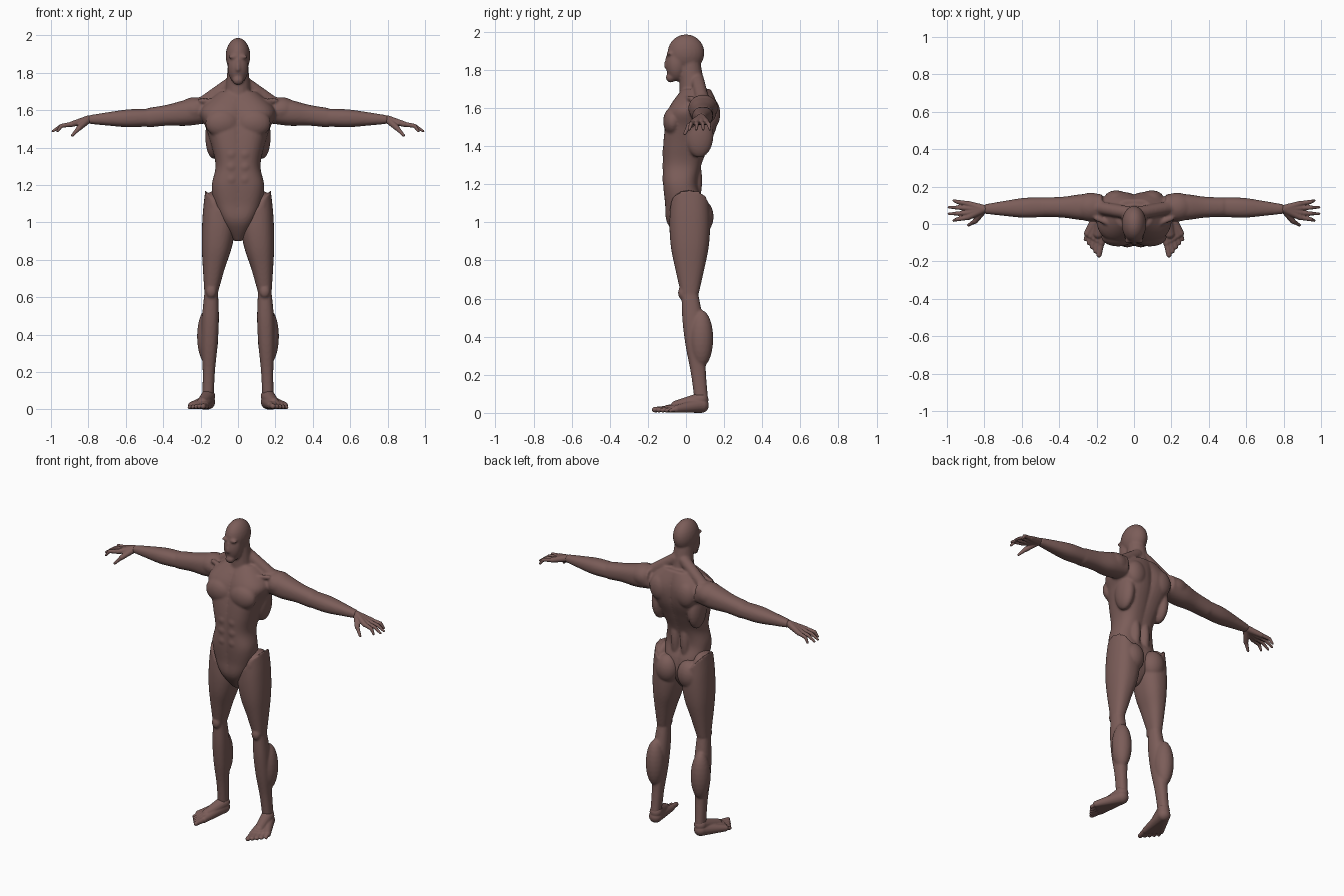
import bpy, bmesh, math
from mathutils import Vector, Matrix

cube = bpy.data.objects.get("Cube")
if cube:
    bpy.data.objects.remove(cube)

skin = bpy.data.materials.new("mauve_brown_skin")
skin.use_nodes = True
colour = (.2, .11, .1, 1)
skin.diffuse_color = colour
skin.node_tree.nodes["Principled BSDF"].inputs["Base Color"].default_value = colour

X, Y, Z = Vector((1, 0, 0)), Vector((0, 1, 0)), Vector((0, 0, 1))

# Landmarks of the left side
shoulder = Vector((.17, .09, 1.6))
elbow = Vector((.48, .09, 1.56))
wrist = Vector((.8, .08, 1.55))
hip = Vector((.095, .02, 1.07))
knee = Vector((.143, .02, .63))
ankle = Vector((.16, .08, .07))
heel = Vector((.162, .08, .04))


def spline(keys, steps=6):
    """Smoothly interpolate rings, each a centre and two half axes."""
    padded = [keys[0], *keys, keys[-1]]
    result = []
    for before, start, end, after in zip(padded, padded[1:], padded[2:], padded[3:]):
        for step in range(steps):
            u = step / steps
            result.append([b + u / 2 * (c - a + u * (2 * a - 5 * b + 4 * c - d + u * (3 * (b - c) + d - a)))
                           for a, b, c, d in zip(before, start, end, after)])
    return result + [keys[-1]]


def loft(bm, keys, sides=32, power=.85):
    """Skin a closed form over slightly squared oval rings."""
    def squared(value):
        return math.copysign(abs(value) ** power, value)

    rings = []
    for centre, across, along in spline(keys):
        angles = [math.tau * side / sides for side in range(sides)]
        rings.append([bm.verts.new(centre + across * squared(math.cos(angle)) + along * squared(math.sin(angle)))
                      for angle in angles])
    for low, high in zip(rings, rings[1:]):
        for side in range(sides):
            bm.faces.new((low[side - 1], low[side], high[side], high[side - 1]))
    bm.faces.new(rings[0])
    bm.faces.new(rings[-1])


def limb(bm, start, end, across, along, radii):
    """Loft from joint to joint with evenly spaced radii."""
    last = len(radii) - 1
    loft(bm, [(start.lerp(end, index / last), across * radius, along * radius)
              for index, radius in enumerate(radii)])


def muscle(bm, centre, radii):
    matrix = Matrix.Translation(centre) @ Matrix.Diagonal((*radii, 1))
    bmesh.ops.create_uvsphere(bm, u_segments=24, v_segments=14, radius=1, matrix=matrix)


def tube(bm, start, end, start_radius, end_radius):
    """Tapered round rod with ball ends."""
    start, end = Vector(start), Vector(end)
    way = end - start
    turn = way.to_track_quat("Z", "Y").to_matrix().to_4x4()
    bmesh.ops.create_cone(bm, cap_ends=True, segments=16, radius1=start_radius, radius2=end_radius,
                          depth=way.length, matrix=Matrix.Translation((start + end) / 2) @ turn)
    for centre, radius in ((start, start_radius), (end, end_radius)):
        muscle(bm, centre, [radius] * 3)


def finish(name, bm, voxel, rounds):
    """Mirror the parts, fuse them into one skin and soften the joins."""
    bmesh.ops.recalc_face_normals(bm, faces=bm.faces)
    mesh = bpy.data.meshes.new(name)
    bm.to_mesh(mesh)
    bm.free()
    mesh.materials.append(skin)
    obj = bpy.data.objects.new(name, mesh)
    bpy.context.collection.objects.link(obj)
    mirror = obj.modifiers.new("mirror", "MIRROR")
    mirror.use_mirror_merge = False
    fuse = obj.modifiers.new("fuse", "REMESH")
    fuse.mode = "VOXEL"
    fuse.voxel_size = voxel
    fuse.use_smooth_shade = True
    soften = obj.modifiers.new("soften", "SMOOTH")
    soften.factor = .5
    soften.iterations = rounds


# Torso half, crotch to collar: overlapping the midline leaves spine and breastbone grooves
body = bmesh.new()
widths = [.02, .09, .13, .14, .12, .14, .17, .2, .1]
fronts = [.03, .1, .11, .12, .12, .12, .11, .09, .02]
backs = [.03, .09, .09, .06, .08, .12, .16, .17, .13]
keys = []
for level, (width, front, back) in enumerate(zip(widths, fronts, backs)):
    inner = min(.06, width)
    centre = Vector(((width - inner) / 2, (back - front) / 2, .9 + level / 10))
    keys.append((centre, X * (width + inner) / 2, Y * (front + back) / 2))
loft(body, keys)

# Chest, flank, shoulder blade, trapezius, collarbone, spine and stomach muscles
muscle(body, (.085, -.07, 1.53), (.09, .05, .075))
muscle(body, (.13, .07, 1.46), (.045, .075, .12))
muscle(body, (.095, .135, 1.57), (.065, .045, .08))
tube(body, (.03, .06, 1.75), (.2, .09, 1.63), .035, .035)
tube(body, (.02, -.045, 1.645), (.2, .03, 1.65), .014, .014)
muscle(body, (.035, .055, 1.22), (.03, .03, .12))
for row in range(3):
    muscle(body, (.036, -.1, 1.23 + row / 15), (.034, .026, .034))

# Neck, cranium, jaw, chin, brow and nose
tube(body, (0, .04, 1.62), (0, .02, 1.85), .075, .054)
muscle(body, (0, 0, 1.89), (.066, .097, .097))
muscle(body, (0, -.05, 1.83), (.056, .056, .09))
muscle(body, (0, -.08, 1.76), (.03, .026, .026))
muscle(body, (.026, -.088, 1.885), (.026, .016, .011))
tube(body, (0, -.1, 1.87), (0, -.105, 1.82), .007, .012)

# Arm and deltoid
limb(body, shoulder, elbow, Y, Z, [.07, .07, .056, .052])
limb(body, elbow, wrist, Y, Z * .9, [.052, .053, .04, .025])
muscle(body, (.23, .09, 1.6), (.09, .078, .07))
finish("upper_body", body, .007, 6)

# Thigh: a separate shell whose top tilts up toward the outer hip
leg = bmesh.new()
limb(leg, hip, knee, X, Y * 1.3, [.08, .082, .075, .056, .037])
for vert in leg.verts:
    slope = 4 * max(0, vert.co.z - .75)
    vert.co.z += slope * (vert.co.x - hip.x)

# Shin, calf, buttock, outer hip and kneecap
limb(leg, knee, ankle, X, Y * 1.2, [.036, .045, .043, .033, .03])
muscle(leg, (.162, .08, .39), (.057, .063, .15))
muscle(leg, (.078, .08, 1.03), (.073, .065, .09))
muscle(leg, (.13, .01, 1.09), (.042, .09, .08))
muscle(leg, knee - Y * .04, (.028, .022, .035))
finish("legs", leg, .007, 4)

# Hand: four fanned fingers and a thumb
hand = bmesh.new()
for finger in range(4):
    fan = finger - 1.5
    knuckle = Vector((.89, .072 + fan / 40, 1.525))
    joint = Vector((.945, .072 + fan / 32, 1.516))
    tip = Vector((.993 - fan * fan / 80, .072 + fan / 28, 1.488))
    tube(hand, wrist, knuckle, .022, .015)
    tube(hand, knuckle, joint, .013, .011)
    tube(hand, joint, tip, .011, .007)
thumb = Vector((.85, .015, 1.505))
tube(hand, wrist, thumb, .02, .015)
tube(hand, thumb, (.885, -.006, 1.466), .013, .008)
finish("hands", hand, .004, 3)

# Foot: instep, heel and five fanned toes
foot = bmesh.new()
tube(foot, ankle, (.19, -.05, .035), .038, .03)
for toe in range(5):
    base = Vector((.175 + toe / 55, toe / 80 - .1, .021))
    thickness = .017 - toe / 800
    tip = Vector((base.x + .012, base.y + toe / 120 - .065, thickness))
    tube(foot, heel, base, .04, .02)
    tube(foot, base, tip, thickness, thickness * .85)
finish("feet", foot, .004, 3)
